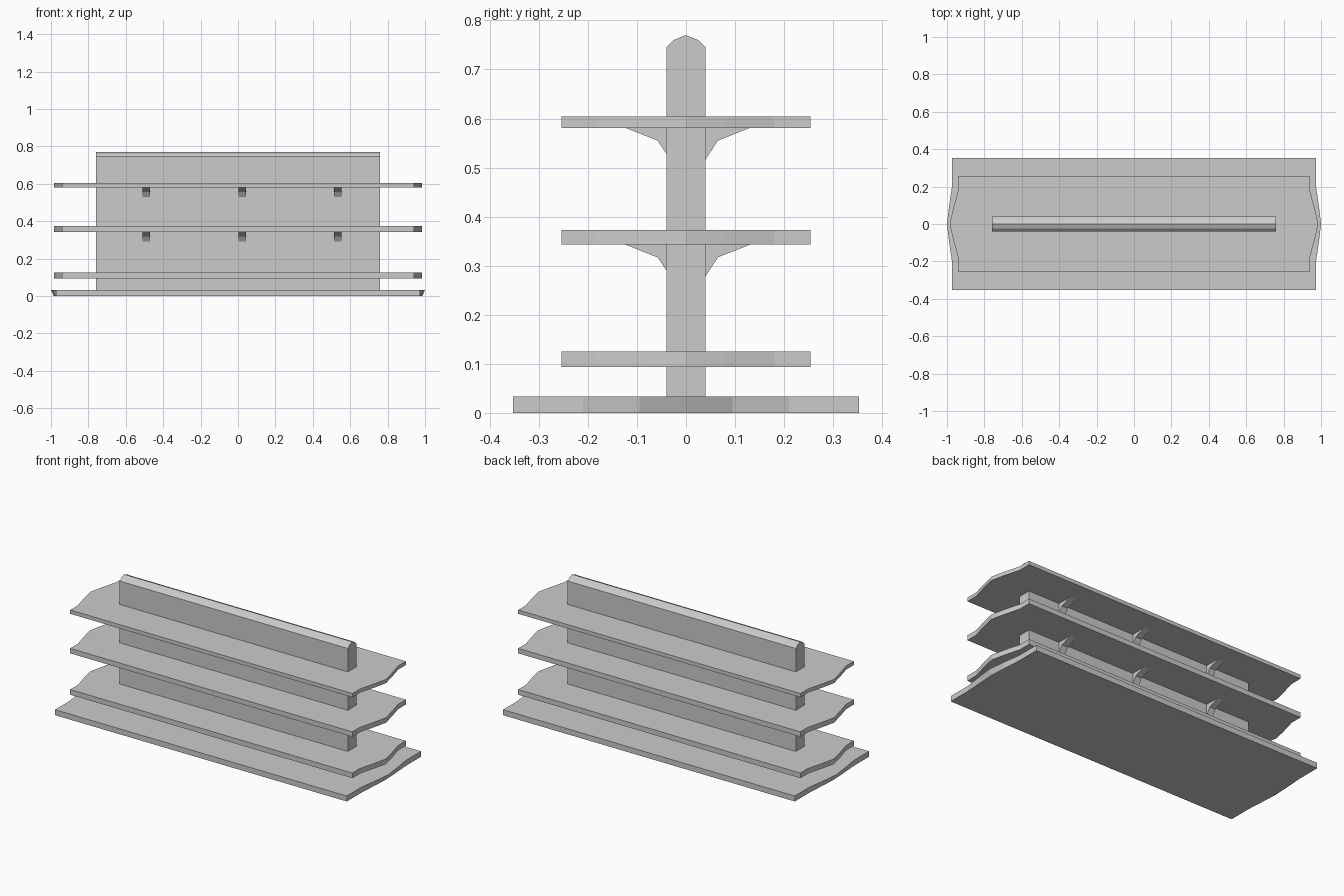
import bpy, bmesh

if "Cube" in bpy.data.objects:
    bpy.data.objects.remove(bpy.data.objects["Cube"])


def loft(name, lower, upper):
    """Solid between two matching closed rings of 3D points."""
    bm = bmesh.new()
    a = [bm.verts.new(p) for p in lower]
    b = [bm.verts.new(p) for p in upper]
    n = len(a)
    bm.faces.new(a[::-1])
    bm.faces.new(b)
    for i in range(n):
        j = (i + 1) % n
        bm.faces.new((a[i], a[j], b[j], b[i]))
    bmesh.ops.recalc_face_normals(bm, faces=bm.faces)
    mesh = bpy.data.meshes.new(name)
    bm.to_mesh(mesh)
    bm.free()
    obj = bpy.data.objects.new(name, mesh)
    bpy.context.collection.objects.link(obj)
    return obj


def board(name, edge_x, tip_b, tip_t, half_y, bulge_y, z0, z1):
    """Board whose short ends bulge out to a blunt point."""
    def ring(tip, z):
        mid = edge_x + (tip - edge_x) * 0.6
        right = [(edge_x, -half_y), (edge_x, -bulge_y), (mid, -bulge_y * 0.45), (tip, 0),
                 (mid, bulge_y * 0.45), (edge_x, bulge_y), (edge_x, half_y)]
        return [(x, y, z) for x, y in right + [(-x, -y) for x, y in right]]
    return loft(name, ring(tip_b, z0), ring(tip_t, z1))


def extrude_x(name, profile, x0, x1):
    """Extrude a (y, z) profile along x."""
    return loft(name, [(x0, y, z) for y, z in profile],
                [(x1, y, z) for y, z in profile])


# Base deck
board("base_deck", 0.972, 0.985, 1.0, 0.353, 0.21, 0.0, 0.033)

# Shelves
for name, z0, z1 in (("lower_shelf", 0.094, 0.125),
                     ("middle_shelf", 0.343, 0.373),
                     ("top_shelf", 0.581, 0.604)):
    board(name, 0.94, 0.985, 0.985, 0.254, 0.18, z0, z1)

# Central upright panel with a rounded top
half = [(0.04, 0.033), (0.04, 0.745), (0.025, 0.76)]
extrude_x("centre_panel", half + [(0, 0.77)] + [(-y, z) for y, z in half[::-1]],
          -0.76, 0.76)

# Brackets below the upper two shelves, front and back
for level, z in (("middle", 0.344), ("top", 0.582)):
    for i, x in enumerate((-0.49, 0.022, 0.533)):
        for side, s, shift in (("front", -1, -0.007), ("back", 1, 0.0)):
            profile = [(0.03, 0), (0.133 + shift, 0), (0.065 + shift, -0.027),
                       (0.039, -0.067 - shift * 1.7), (0.03, -0.067 - shift * 1.7)]
            extrude_x(f"{level}_bracket_{side}_{i + 1}",
                      [(s * y, z + h) for y, h in profile], x - 0.02, x + 0.02)
